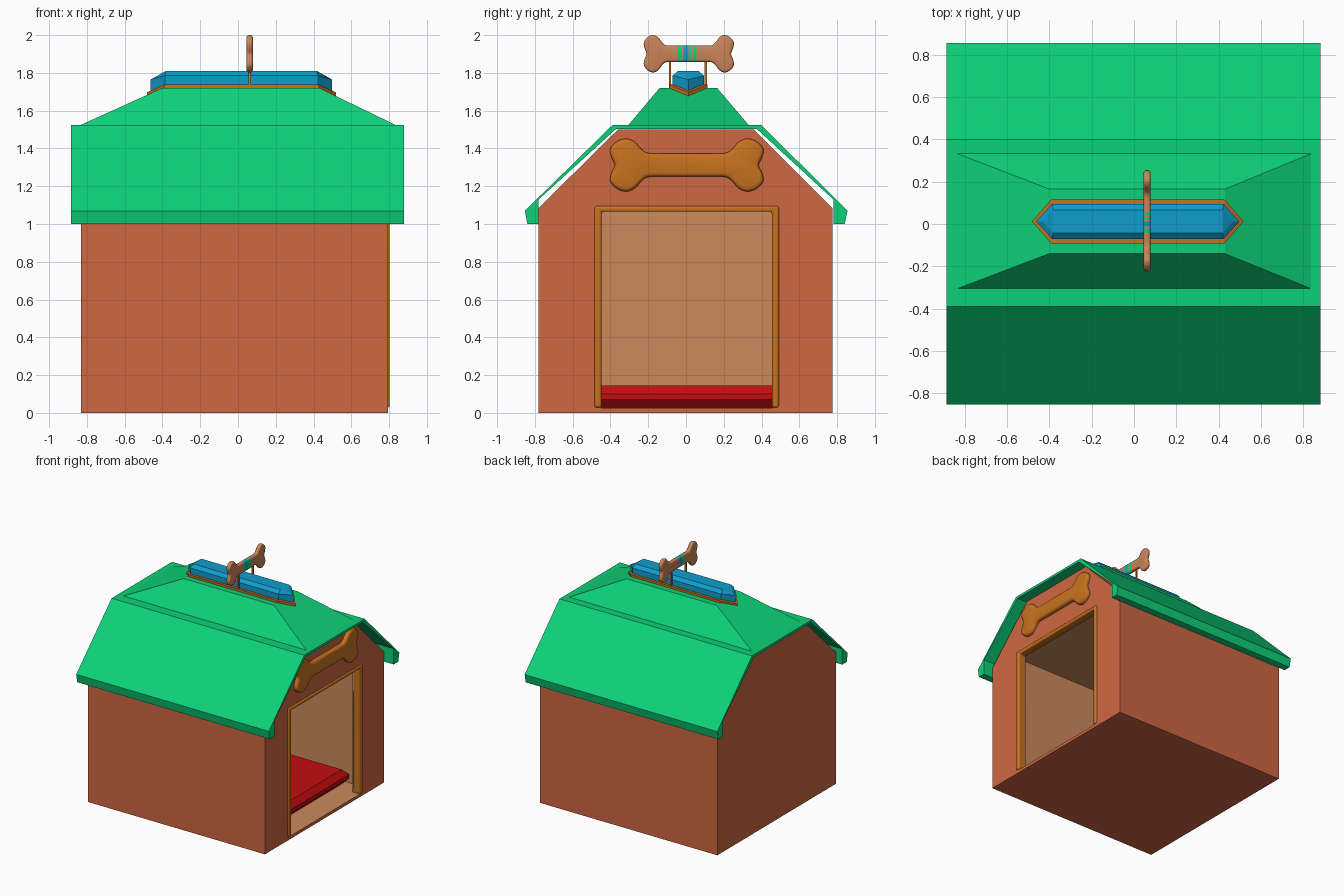
import bpy, bmesh, math
from mathutils import Vector

if "Cube" in bpy.data.objects:
    bpy.data.objects.remove(bpy.data.objects["Cube"])


def mat(name, r, g, b):
    m = bpy.data.materials.new(name)
    m.diffuse_color = (r, g, b, 1)
    m.use_nodes = True
    m.node_tree.nodes["Principled BSDF"].inputs["Base Color"].default_value = m.diffuse_color
    return m


WALL = mat("terracotta", .62, .135, .055)
TAN = mat("tan", .60, .255, .105)
GREEN = mat("roof_green", .004, .64, .19)
ORANGE = mat("orange_trim", .58, .17, .013)
RED = mat("cushion_red", .55, .004, .005)
BLUE = mat("cap_blue", .005, .34, .62)
BONE = mat("bone_brown", .60, .23, .10)


def make(name, bm, *mats):
    bmesh.ops.recalc_face_normals(bm, faces=bm.faces)
    me = bpy.data.meshes.new(name)
    bm.to_mesh(me)
    bm.free()
    ob = bpy.data.objects.new(name, me)
    for m in mats:
        me.materials.append(m)
    bpy.context.collection.objects.link(ob)
    return ob


def loft(name, rings, *mats, caps=None):
    """Skin a list of equal-length point rings and close both ends."""
    bm = bmesh.new()
    vs = [[bm.verts.new(p) for p in r] for r in rings]
    n = len(rings[0])
    for a, b in zip(vs, vs[1:]):
        for i in range(n):
            bm.faces.new((a[i], a[(i + 1) % n], b[(i + 1) % n], b[i]))
    for r in (vs[0], vs[-1]):
        for c in caps or [range(n)]:
            bm.faces.new([r[i] for i in c])
    return make(name, bm, *mats)


def prism_x(name, prof, x0, x1, *mats):
    return loft(name, [[(x, y, z) for y, z in prof] for x in (x0, x1)], *mats)


def rect(x0, x1, y0, y1, z):
    return [(x0, y0, z), (x1, y0, z), (x1, y1, z), (x0, y1, z)]


def box(name, x0, x1, y0, y1, z0, z1, *mats):
    return loft(name, [rect(x0, x1, y0, y1, z0), rect(x0, x1, y0, y1, z1)], *mats)


def smooth(ob, angle=35):
    bpy.ops.object.select_all(action='DESELECT')
    ob.select_set(True)
    bpy.context.view_layer.objects.active = ob
    bpy.ops.object.shade_smooth_by_angle(angle=math.radians(angle))


# House body, hollowed out with a doorway on the +x end
body = prism_x("house_body", [(-.78, 0), (.775, 0), (.775, 1.085), (.36, 1.5),
                              (-.36, 1.5), (-.78, 1.085)], -.83, .793, WALL, TAN)
for dims in ((-.75, .73, -.58, .58, .025, 1.12), (.6, .95, -.45, .458, .025, 1.07)):
    cut = box("cutter", *dims, WALL, TAN)
    cut.hide_render = True
    for p in cut.data.polygons:
        p.material_index = 1
    md = body.modifiers.new("hollow", 'BOOLEAN')
    md.operation, md.solver, md.object = 'DIFFERENCE', 'EXACT', cut
    bpy.context.view_layer.objects.active = body
    bpy.ops.object.modifier_apply(modifier=md.name)
    bpy.data.objects.remove(cut)

# Cushion with chamfered upper and lower rims
loft("cushion", [rect(-.70, .58, -.53, .53, .026), rect(-.74, .62, -.57, .57, .07),
                 rect(-.74, .62, -.57, .57, .10), rect(-.70, .58, -.53, .53, .145)], RED)

# Rounded door frame
frame = prism_x("door_frame", [(-.485, .028), (-.485, 1.095), (.492, 1.095), (.492, .028),
                               (.455, .028), (.455, 1.065), (-.447, 1.065), (-.447, .028)],
                .735, .803, ORANGE)
bv = frame.modifiers.new("round", 'BEVEL')
bv.width, bv.segments = .012, 3
smooth(frame)

# Roof shell and raised centre
prism_x("roof", [(-.84, 1), (-.853, 1.07), (-.39, 1.523), (.40, 1.523), (.855, 1.07), (.84, 1),
                 (.78, 1), (.78, 1.13), (.375, 1.503), (-.37, 1.503), (-.78, 1.13), (-.78, 1)],
        -.885, .88, GREEN)
loft("roof_top", [rect(-.86, .86, -.315, .342, 1.512),
                  rect(-.40, .43, -.14, .165, 1.72)], GREEN)


# Ridge cap: stretched hexagons whose tips droop over the roof ends
def hexring(tip, sh, w, zs, zt):
    pts = [(tip, 0, zt), (sh, w, zs), (-sh, w, zs), (-tip, 0, zt), (-sh, -w, zs), (sh, -w, zs)]
    return [(x + .018, y + .012, z) for x, y, z in pts]


HEX = [(0, 1, 5), (1, 2, 4, 5), (2, 3, 4)]
loft("ridge_trim", [hexring(.5, .41, .103, 1.715, 1.672),
                    hexring(.5, .41, .103, 1.738, 1.697)], ORANGE, caps=HEX)
loft("ridge_cap", [hexring(.48, .405, .083, 1.71, 1.67), hexring(.48, .405, .083, 1.785, 1.765),
                   hexring(.45, .40, .055, 1.81, 1.778)], BLUE, caps=HEX)


# Bones: one quarter outline mirrored, smoothed, extruded and rounded
def bone(name, x0, x1, yc, zc, hl, hh, rnd, stripes, *mats):
    q = [(0, .44), (.3, .44), (.5, .45), (.59, .6), (.68, .88), (.79, 1), (.91, .9),
         (1, .62), (.985, .3), (.94, 0)]
    half = q + [(u, -v) for u, v in q[-2::-1]]
    pts = [Vector(p) for p in half + [(-u, v) for u, v in half[-2:0:-1]]]
    n, out = len(pts), []
    for i in range(n):
        a, b, c, d = (pts[(i + k) % n] for k in (-1, 0, 1, 2))
        for t in (0, 1 / 3, 2 / 3):
            out.append(.5 * (2 * b + (c - a) * t + (2 * a - 5 * b + 4 * c - d) * t * t
                             + (3 * b - a - 3 * c + d) * t ** 3))
    ob = prism_x(name, [(yc + u * hl, zc + v * hh) for u, v in out], x0, x1, *mats)
    bm = bmesh.new()
    bm.from_mesh(ob.data)
    rim = [e for e in bm.edges if abs(e.verts[0].co.x - e.verts[1].co.x) < 1e-5]
    bmesh.ops.bevel(bm, geom=rim, offset=rnd, segments=3, profile=.5, affect='EDGES',
                    clamp_overlap=True)
    for a, b, _ in stripes:
        for y in (a, b):
            bmesh.ops.bisect_plane(bm, geom=bm.verts[:] + bm.edges[:] + bm.faces[:],
                                   plane_co=(0, y, 0), plane_no=(0, 1, 0))
    for f in bm.faces:
        y = f.calc_center_median().y
        for a, b, idx in stripes:
            if a < y < b:
                f.material_index = idx
    bm.to_mesh(ob.data)
    bm.free()
    smooth(ob, 40)


bone("wall_bone", .77, .825, .004, 1.312, .405, .14, .02, [], ORANGE)
bone("roof_bone", .045, .079, .015, 1.901, .238, .099, .013,
     [(-.042, -.022, 1), (-.012, .012, 2), (.02, .03, 1), (.038, .055, 1)], BONE, GREEN, BLUE)

# Posts holding the roof bone
for side, y in (("left", -.085), ("right", .104)):
    box("bone_post_" + side, .056, .068, y - .006, y + .006, 1.72, 1.87, ORANGE)
